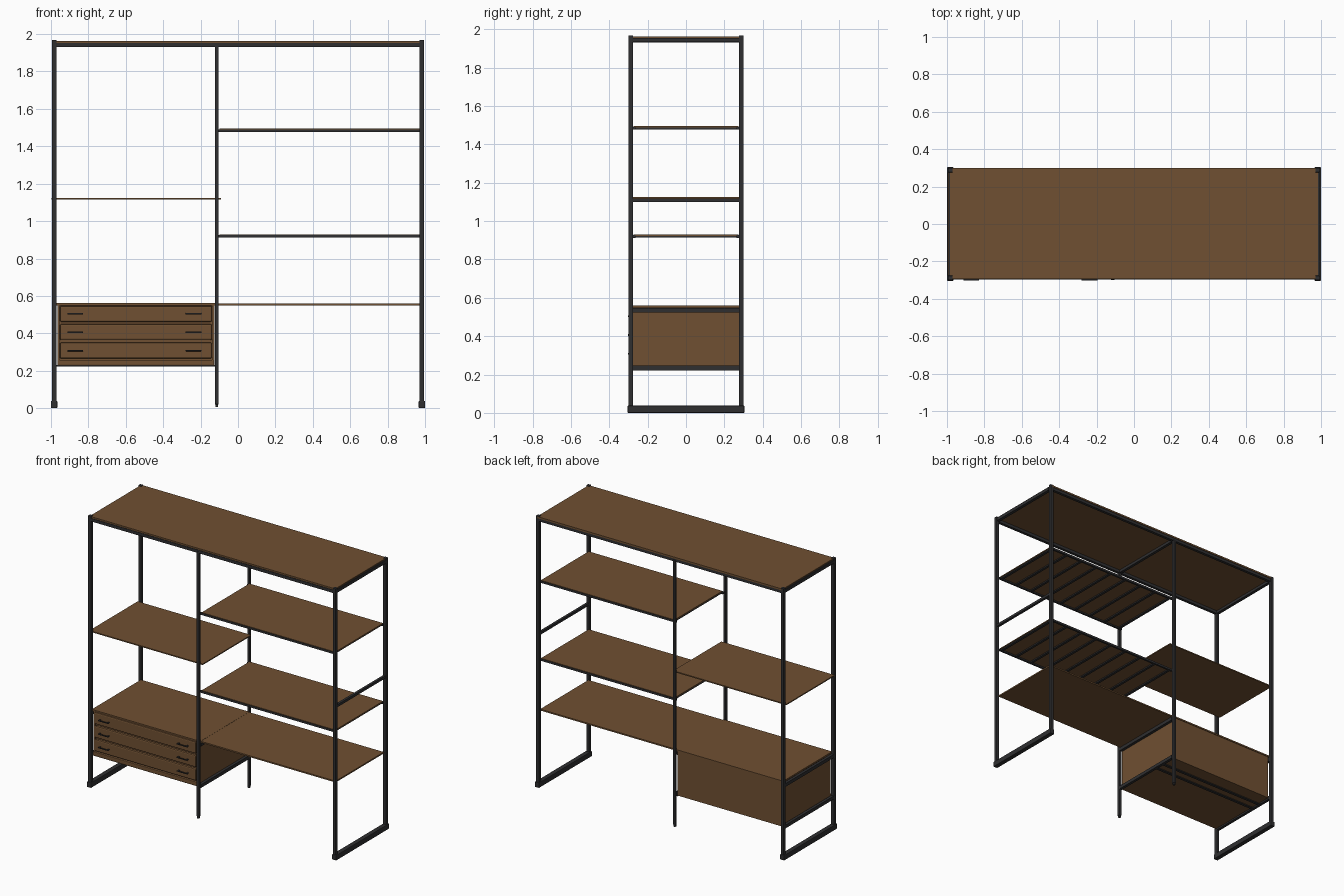
import bpy, bmesh, math

if "Cube" in bpy.data.objects:
    bpy.data.objects.remove(bpy.data.objects["Cube"])

def material(name, rgb):
    m = bpy.data.materials.new(name)
    m.diffuse_color = (*rgb, 1)
    m.use_nodes = True
    m.node_tree.nodes["Principled BSDF"].inputs["Base Color"].default_value = m.diffuse_color
    return m

WOOD = material("walnut wood", (0.16, 0.08, 0.032))
METAL = material("dark metal", (0.028, 0.028, 0.03))

def box(name, x, y, z, mat, bevel=0.0):
    """Box from (min, max) ranges on each axis."""
    bm = bmesh.new()
    bmesh.ops.create_cube(bm, size=1)
    for v in bm.verts:
        v.co = [(r[0] + r[1]) / 2 + c * (r[1] - r[0]) for c, r in zip(v.co, (x, y, z))]
    me = bpy.data.meshes.new(name)
    bm.to_mesh(me)
    bm.free()
    ob = bpy.data.objects.new(name, me)
    bpy.context.collection.objects.link(ob)
    me.materials.append(mat)
    if bevel:
        b = ob.modifiers.new("edge", 'BEVEL')
        b.width = bevel
        b.segments = 2
    return ob

def around(c, w):
    return (c - w / 2, c + w / 2)

MID = -0.113
INNER = (-0.276, 0.276)

# End frames: posts, foot runner, top crossbar
for sx, side in ((-1, "left"), (1, "right")):
    for sy, face in ((-1, "front"), (1, "back")):
        box(f"{side}_{face}_post", around(sx * 0.982, 0.024), around(sy * 0.288, 0.024),
            (0.03, 1.968), METAL, 0.003)
    box(f"{side}_foot_runner", around(sx * 0.983, 0.034), (-0.304, 0.304), (0, 0.038), METAL, 0.004)
    box(f"{side}_top_bar", around(sx * 0.982, 0.022), INNER, (1.932, 1.955), METAL)

# Middle posts, with adjustable feet
for sy, face in ((-1, "front"), (1, "back")):
    box(f"middle_{face}_post", around(MID, 0.02), around(sy * 0.29, 0.021), (0.02, 1.94), METAL, 0.003)
    box(f"middle_{face}_foot", around(MID, 0.014), around(sy * 0.29, 0.014), (0.006, 0.02), METAL)
    box(f"top_{face}_rail", (-0.975, 0.975), around(sy * 0.287, 0.02), (1.93, 1.952), METAL)
box("middle_top_bar", around(MID, 0.02), INNER, (1.93, 1.95), METAL)
box("right_brace_bar", around(0.982, 0.018), INNER, (1.1, 1.118), METAL)

# Top board and plain shelves
box("top_board", (-0.985, 0.985), (-0.294, 0.3), (1.951, 1.963), WOOD)
box("left_shelf", (-0.998, -0.09), INNER, (1.116, 1.124), WOOD)
box("lower_right_shelf", (-0.125, 0.976), INNER, (0.55, 0.56), WOOD)

# Right shelves carried on slatted metal frames
for z, tag in ((1.485, "upper"), (0.92, "middle")):
    box(f"{tag}_shelf_board", (-0.1, 0.972), (-0.274, 0.274), (z + 0.002, z + 0.009), WOOD)
    for sy, face in ((-1, "front"), (1, "back")):
        box(f"{tag}_shelf_{face}_rail", (MID, 0.975), around(sy * 0.27, 0.014), (z - 0.008, z + 0.006), METAL)
    for i in range(9):
        box(f"{tag}_shelf_slat", around(-0.09 + i * 0.131, 0.018), (-0.264, 0.264),
            (z - 0.007, z + 0.002), METAL)

# Drawer cabinet body
X0, X1 = -0.966, -0.126
box("cabinet_top", (-0.975, -0.105), (-0.282, 0.28), (0.55, 0.561), WOOD)
box("cabinet_bottom", (X0, X1), (-0.28, 0.276), (0.228, 0.242), WOOD)
box("cabinet_back", (X0, X1), (0.264, 0.276), (0.23, 0.55), WOOD)
for x, side in ((X0 + 0.006, "left"), (X1 - 0.006, "right")):
    box(f"cabinet_{side}_side", around(x, 0.012), (-0.278, 0.276), (0.23, 0.55), WOOD)
box("cabinet_inner_front", (X0, X1), (-0.262, -0.256), (0.24, 0.55), WOOD)
box("cabinet_base_strip", (X0, X1), (-0.282, -0.262), (0.23, 0.258), WOOD, 0.004)

# Metal bars holding the cabinet
for x, side in ((-0.982, "left"), (MID, "right")):
    for z in (0.535, 0.234):
        box(f"cabinet_{side}_bar", around(x, 0.02), INNER, around(z, 0.024), METAL)
for y in (0.1, 0.17):
    box("cabinet_under_rail", (-0.975, MID), around(y, 0.02), (0.222, 0.23), METAL)

# Drawer fronts, each with two pulls
for i in range(3):
    z = 0.308 + i * 0.098
    box("drawer_front", (X0 + 0.014, X1 - 0.014), (-0.284, -0.262), around(z, 0.086), WOOD, 0.008)
    for x in (-0.87, -0.238):
        box("drawer_pull", around(x, 0.085), (-0.303, -0.297), around(z, 0.008), METAL, 0.002)
        for s in (-1, 1):
            box("pull_stem", around(x + s * 0.034, 0.008), (-0.299, -0.282), around(z, 0.007), METAL)
